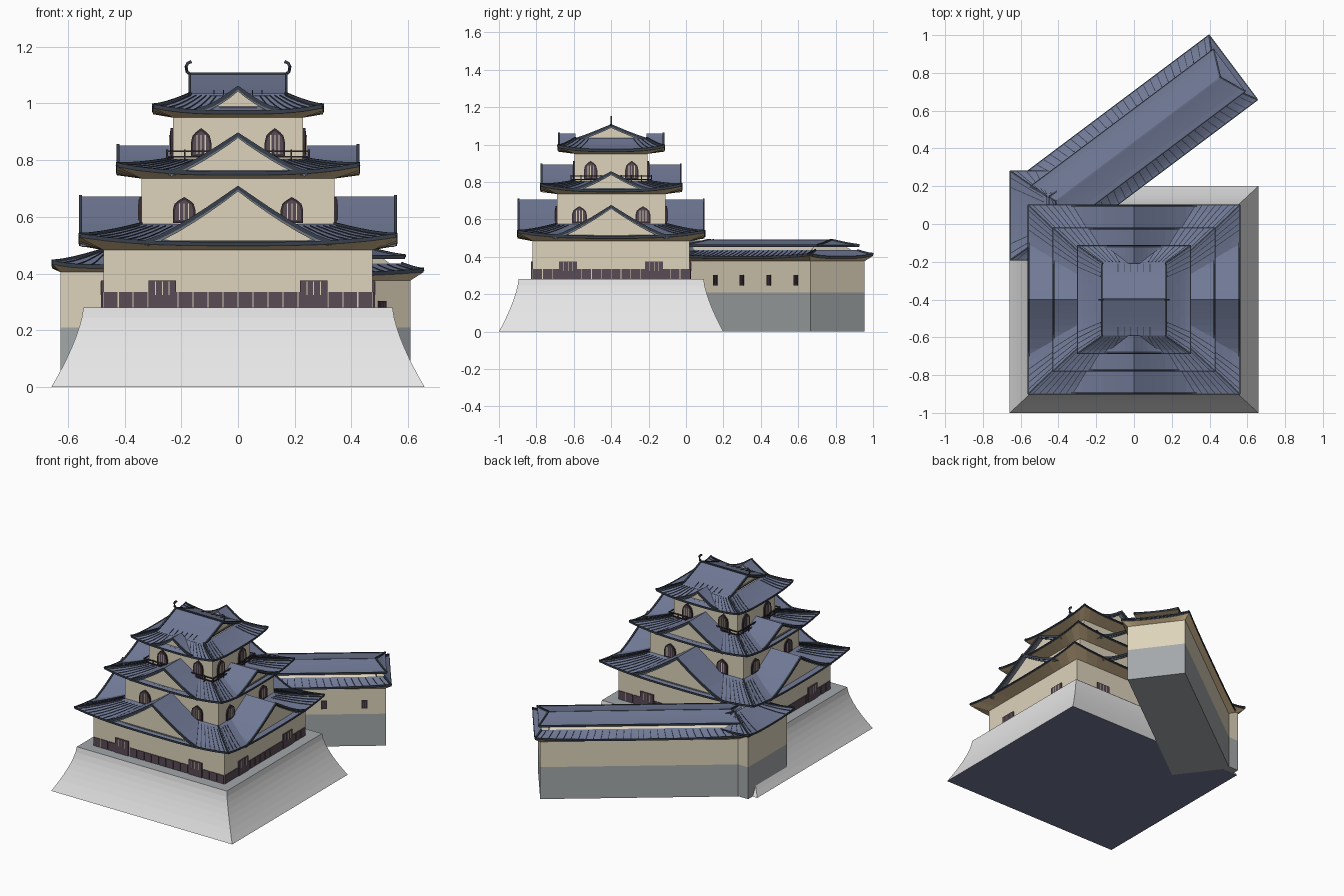
import bpy, bmesh, math
from mathutils import Matrix, Vector

if "Cube" in bpy.data.objects:
    bpy.data.objects.remove(bpy.data.objects["Cube"])


def material(name, rgb):
    m = bpy.data.materials.new(name)
    lin = [((c / 255 + 0.055) / 1.055) ** 2.4 for c in rgb]
    m.diffuse_color = (*lin, 1)
    m.use_nodes = True
    m.node_tree.nodes["Principled BSDF"].inputs["Base Color"].default_value = m.diffuse_color
    return m


MATS = [material(n, c) for n, c in (
    ("roof_blue", (112, 121, 150)), ("dark_trim", (57, 64, 76)), ("cream_plaster", (221, 211, 187)),
    ("eave_tan", (222, 195, 152)), ("pale_stone", (230, 230, 230)), ("grey_stone", (164, 168, 170)),
    ("plum_wood", (90, 75, 86)), ("window_dark", (54, 45, 52)), ("weathered_board", (112, 121, 118)))]
ROOF, TRIM, CREAM, TAN, PALE, GREY, PLUM, DARK, BOARD = range(9)
ID = Matrix.Identity(4)


def turn(k):
    return Matrix.Rotation(k * math.pi / 2, 4, 'Z')


class Part:
    """Collects simple solids into one named object."""
    def __init__(self, name, frame):
        self.name, self.frame, self.bm = name, frame, bmesh.new()

    def add(self, verts, faces, mat, m=ID):
        vs = [self.bm.verts.new(m @ Vector(v)) for v in verts]
        for i, f in enumerate(faces):
            face = self.bm.faces.new([vs[j] for j in f])
            face.material_index = mat[i] if isinstance(mat, list) else mat

    def loft(self, rings, mat, m=ID):
        n = len(rings[0])
        faces = [tuple(range(n)), tuple(range((len(rings) - 1) * n, len(rings) * n))]
        for r in range(len(rings) - 1):
            faces += [(r * n + i, r * n + (i + 1) % n, (r + 1) * n + (i + 1) % n, (r + 1) * n + i)
                      for i in range(n)]
        self.add([p for ring in rings for p in ring], faces, mat, m)

    def box(self, x0, x1, y0, y1, z0, z1, mat, m=ID):
        self.loft([[(x0, y0, z), (x1, y0, z), (x1, y1, z), (x0, y1, z)] for z in (z0, z1)], mat, m)

    def prism(self, outline, y0, y1, mat, m=ID):
        self.loft([[(x, y, z) for x, z in outline] for y in (y0, y1)], mat, m)

    def sweep(self, path, w, h, mat, m=ID):
        path = [Vector(p) for p in path]
        rings = []
        for i, p in enumerate(path):
            t = (path[min(i + 1, len(path) - 1)] - path[max(i - 1, 0)]).normalized()
            side = t.cross(Vector((0, 0, 1)))
            side = side.normalized() if side.length > 0.01 else Vector((1, 0, 0))
            up = side.cross(t)
            rings.append([p + side * a * w / 2 + up * b * h / 2
                          for a, b in ((-1, -1), (1, -1), (1, 1), (-1, 1))])
        self.loft(rings, mat, m)

    def done(self, merge=False):
        if merge:
            bmesh.ops.remove_doubles(self.bm, verts=self.bm.verts, dist=1e-5)
        bmesh.ops.recalc_face_normals(self.bm, faces=self.bm.faces)
        me = bpy.data.meshes.new(self.name)
        self.bm.to_mesh(me)
        self.bm.free()
        for mt in MATS:
            me.materials.append(mt)
        ob = bpy.data.objects.new(self.name, me)
        ob.matrix_world = self.frame
        bpy.context.collection.objects.link(ob)


def skirt(name, frame, outer, inner, wall, ze, zi, zw, lift, skip=(0, 0), step=0.035, edge_ends=True):
    """Flared hip roof ring with curved-up corners, soffit, corner ridges and tile ribs."""
    V = 5

    def top(k, u, v):
        h = [o + (i - o) * v for o, i in zip(outer, inner)]
        return turn(k) @ Vector((u * h[k % 2], -h[1 - k % 2],
                                 ze + (zi - ze) * v ** 1.3 + lift * abs(u) ** 3 * (1 - v)))

    def ring(k, u):
        e, s = top(k, u, 0), turn(k) @ Vector((u * wall[k % 2], -wall[1 - k % 2], zw))
        return [s, e - Vector((0, 0, 0.01))] + [top(k, u, i / V) for i in range(V + 1)]

    p, n, U = Part(name, frame), V + 3, 12
    mats = [TAN, TRIM] + [ROOF] * V + [TAN]
    for k in range(4):
        rings = [ring(k, -1 + 2 * j / U) for j in range(U + 1)]
        faces = [(j * n + i, j * n + (i + 1) % n, (j + 1) * n + (i + 1) % n, (j + 1) * n + i)
                 for j in range(U) for i in range(n)]
        p.add([q for r in rings for q in r], faces, mats * U)
    p.done(True)
    p = Part(name + "_ridges_and_ribs", frame)
    for k in range(4):
        p.sweep([top(k, 1, i / V) for i in range(V + 1)], 0.009, 0.012, TRIM)
        if edge_ends or k % 2 == 0:
            p.sweep([top(k, -1 + j / 6, 0) for j in range(13)], 0.006, 0.007, TRIM)
        half = outer[k % 2]
        for i in range(int((half - skip[k % 2]) / step)):
            for s in (-1, 1):
                u = s * (half - step * (i + 0.7)) / half
                p.sweep([top(k, u, v) for v in (0, 0.3, 0.6, 0.9)], 0.004, 0.005, TRIM)
    p.done()


def gable(name, frame, k, apex, b, base, d_out, d_in, power=1.25, both=False):
    """Curved gable roof facing side k, with plaster wall and dark bargeboards."""
    m, N = turn(k), 6
    prof = [(b * i / N, base + (apex - base) * (1 - abs(i) / N) ** power) for i in range(-N, N + 1)]
    p = Part(name, frame)
    p.prism(prof + [(x, z - 0.012) for x, z in reversed(prof)], -d_out, -d_in, ROOF, m)
    for y, s in [(-d_out, 1)] + ([(-d_in, -1)] if both else []):
        w = y + s * 0.03
        p.prism([(x * 0.95, z - 0.008) for x, z in prof] + [(b * 0.9, base - 0.01), (-b * 0.9, base - 0.01)],
                w, w + s * 0.01, CREAM, m)
        p.sweep([(x, y, z - 0.002) for x, z in prof], 0.01, 0.014, TRIM, m)
        p.sweep([(x * 0.97, y + s * 0.01, z - 0.011) for x, z in prof], 0.01, 0.008, BOARD, m)
        p.sweep([(-b * 0.9, w - s * 0.004, base + 0.002), (b * 0.9, w - s * 0.004, base + 0.002)],
                0.008, 0.006, BOARD, m)
    p.done()


def arch_windows(name, frame, half, offs, z, w, h):
    """Pairs of bell-shaped windows on all four sides."""
    p = Part(name, frame)

    def bell(c, s):
        pts = [(.5, 0), (.5, .5), (.42, .74), (.25, .87), (0, 1)]
        pts += [(-x, q) for x, q in reversed(pts[:-1])]
        return [(c + x * w * s, z + h * (.5 + (q - .5) * s)) for x, q in pts]
    for k in range(4):
        d = half[1 - k % 2]
        for c in (-offs[k % 2], offs[k % 2]):
            p.prism(bell(c, 1), -d - 0.008, -d + 0.004, DARK, turn(k))
            p.prism(bell(c, 0.8), -d - 0.010, -d, PLUM, turn(k))
            for i in (-1, 0, 1):
                x = c + i * w * 0.2
                p.box(x - 0.002, x + 0.002, -d - 0.013, -d, z + 0.12 * h, z + 0.76 * h, CREAM, turn(k))
    p.done()


KEEP = Matrix.Translation((0, -0.4, 0))

# Stone base with concave battered sides
base = Part("stone_base", KEEP)
rings = []
for i in range(9):
    f = (1 - i / 8) ** 1.45
    x, y = 0.545 + 0.113 * f, 0.495 + 0.105 * f
    rings.append([(-x, -y, 0.035 * i), (x, -y, 0.035 * i), (x, y, 0.035 * i), (-x, y, 0.035 * i)])
base.loft(rings, [ROOF, GREY] + [PALE] * 32)
base.done()

# Three storeys of plaster walls
TIERS = [(0.475, 0.42), (0.34, 0.29), (0.23, 0.195)]
for n, (hx, hy), z0, z1 in zip(("lower", "middle", "upper"), TIERS, (0.28, 0.49, 0.75), (0.5, 0.75, 0.98)):
    p = Part(n + "_storey_walls", KEEP)
    p.box(-hx, hx, -hy, hy, z0, z1, CREAM)
    p.done()

# Plank band and slatted bays around the lower storey
band = Part("plank_band", KEEP)
for k in range(4):
    a, d = TIERS[0][k % 2], TIERS[0][1 - k % 2]
    n = round(2 * a / 0.053)
    for i in range(n):
        x = -a + 2 * a * i / n
        band.box(x + 0.0018, x + 2 * a / n - 0.0018, -d - 0.004, -d + 0.004, 0.28, 0.335, PLUM, turn(k))
    c = (0.267, 0.23)[k % 2]
    for s in (-c, c):
        band.box(s - 0.048, s + 0.048, -d - 0.008, -d, 0.28, 0.375, PLUM, turn(k))
        for i in (-1, 0, 1):
            x = s + 0.024 * i
            band.box(x - 0.0018, x + 0.0018, -d - 0.01, -d, 0.325, 0.372, CREAM, turn(k))
band.done()

# Keep roofs
skirt("lower_roof", KEEP, (0.56, 0.5), TIERS[1], TIERS[0], 0.508, 0.575, 0.483, 0.03, (0.3, 0.34))
skirt("middle_roof", KEEP, (0.428, 0.378), TIERS[2], TIERS[1], 0.757, 0.805, 0.735, 0.03, (0.22, 0.24), 0.033)
skirt("top_roof_skirt", KEEP, (0.3, 0.285), (0.165, 0.19), TIERS[2], 0.972, 1.035, 0.95, 0.022, (0.12, 0.15), 0.03)
for k in (0, 2):
    gable("lower_gable_%d" % k, KEEP, k, 0.705, 0.33, 0.512, 0.495, 0.28)
    gable("middle_gable_%d" % k, KEEP, k, 0.893, 0.245, 0.757, 0.372, 0.18)
    gable("top_gable_%d" % k, KEEP, k, 1.058, 0.145, 0.98, 0.28, 0.19, 1.5)
    gable("lower_side_gable_%d" % k, KEEP, k + 1, 0.672, 0.31, 0.508, 0.555, 0.33)
    gable("middle_side_gable_%d" % k, KEEP, k + 1, 0.852, 0.205, 0.762, 0.423, 0.22)
gable("top_roof", KEEP, 1, 1.104, 0.2, 1.028, 0.17, -0.17, 1.15, True)

# Top ridge, short tile ribs and curled ridge ornaments
orn = Part("top_ridge_and_ornaments", KEEP)
orn.sweep([(-0.17, 0, 1.105), (0.17, 0, 1.105)], 0.01, 0.008, TRIM)
for s in (-1, 1):
    for i in range(6):
        x = -0.085 + 0.034 * i
        orn.sweep([(x, s * y, 1.029 + 0.076 * (1 - y / 0.2) ** 1.15) for y in (0.145, 0.17, 0.195)],
                  0.004, 0.004, TRIM)
    orn.sweep([(s * x, 0, z) for x, z in ((.165, 1.1), (.18, 1.112), (.183, 1.13), (.177, 1.142), (.164, 1.148))],
              0.008, 0.011, TRIM)
orn.done()

# Windows and balcony rail
arch_windows("middle_windows", KEEP, TIERS[1], (0.19, 0.17), 0.578, 0.08, 0.092)
arch_windows("upper_windows", KEEP, TIERS[2], (0.13, 0.11), 0.81, 0.072, 0.103)
rail = Part("balcony_rail", KEEP)
for k in range(4):
    a, d = (0.25, 0.215)[k % 2], (0.25, 0.215)[1 - k % 2]
    for z in (0.812, 0.832):
        rail.sweep([(-a, -d, z), (a, -d, z)], 0.006, 0.006, DARK, turn(k))
    for i in range(9):
        x = -a + 2 * a * i / 8
        rail.box(x - .003, x + .003, -d - .003, -d + .003, 0.785, 0.838, DARK, turn(k))
rail.done()


def hall(name, frame, hx, hy, z0, ztop):
    """Plaster hall on a grey stone footing."""
    p = Part(name + "_walls", frame)
    p.box(-hx, hx, -hy, hy, z0, 0.21, GREY)
    p.box(-hx, hx, -hy, hy, 0.21, ztop, CREAM)
    p.done()


# Long angled hall with a two-step roof and pale strip between
HALL = Matrix.Translation((0.02, 0.45, 0)) @ Matrix.Rotation(math.atan2(3, 4), 4, 'Z')
hall("long_hall", HALL, 0.6, 0.181, 0, 0.39)
skirt("long_hall_eaves", HALL, (0.632, 0.214), (0.59, 0.14), (0.6, 0.181), 0.4, 0.435, 0.376, 0.015, (0, 1), 0.045)
p = Part("long_hall_clerestory", HALL)
p.loft([[(-x, -y, z), (x, -y, z), (x, y, z), (-x, y, z)]
        for x, y, z in ((0.55, 0.15, 0.425), (0.53, 0.1, 0.459))], CREAM)
p.done()
skirt("long_hall_upper_roof", HALL, (0.607, 0.14), (0.545, 0.0005), (0.55, 0.1), 0.462, 0.49, 0.455, 0,
      (1, 1), edge_ends=False)
p = Part("long_hall_ridge_and_windows", HALL)
p.sweep([(-0.546, 0, 0.4885), (0.546, 0, 0.4885)], 0.006, 0.005, ROOF)
for y in (0.16, 0.3, 0.445, 0.59):
    x = 0.6 - (0.666 - y) / 0.6
    p.box(x - 0.017, x + 0.017, -0.186, -0.18, 0.247, 0.303, DARK)
    for s in (-0.006, 0.006):
        p.box(x + s - 0.002, x + s + 0.002, -0.189, -0.18, 0.255, 0.295, PLUM)
p.done()

# West wing joining the hall to the keep
WING = Matrix.Translation((-0.455, 0.045, 0))
hall("west_wing", WING, 0.17, 0.202, 0.001, 0.42)
skirt("west_wing_roof", WING, (0.2, 0.235), (0.006, 0.1), (0.17, 0.202), 0.428, 0.488, 0.405, 0.015, (0.05, 0.1), 0.05)
